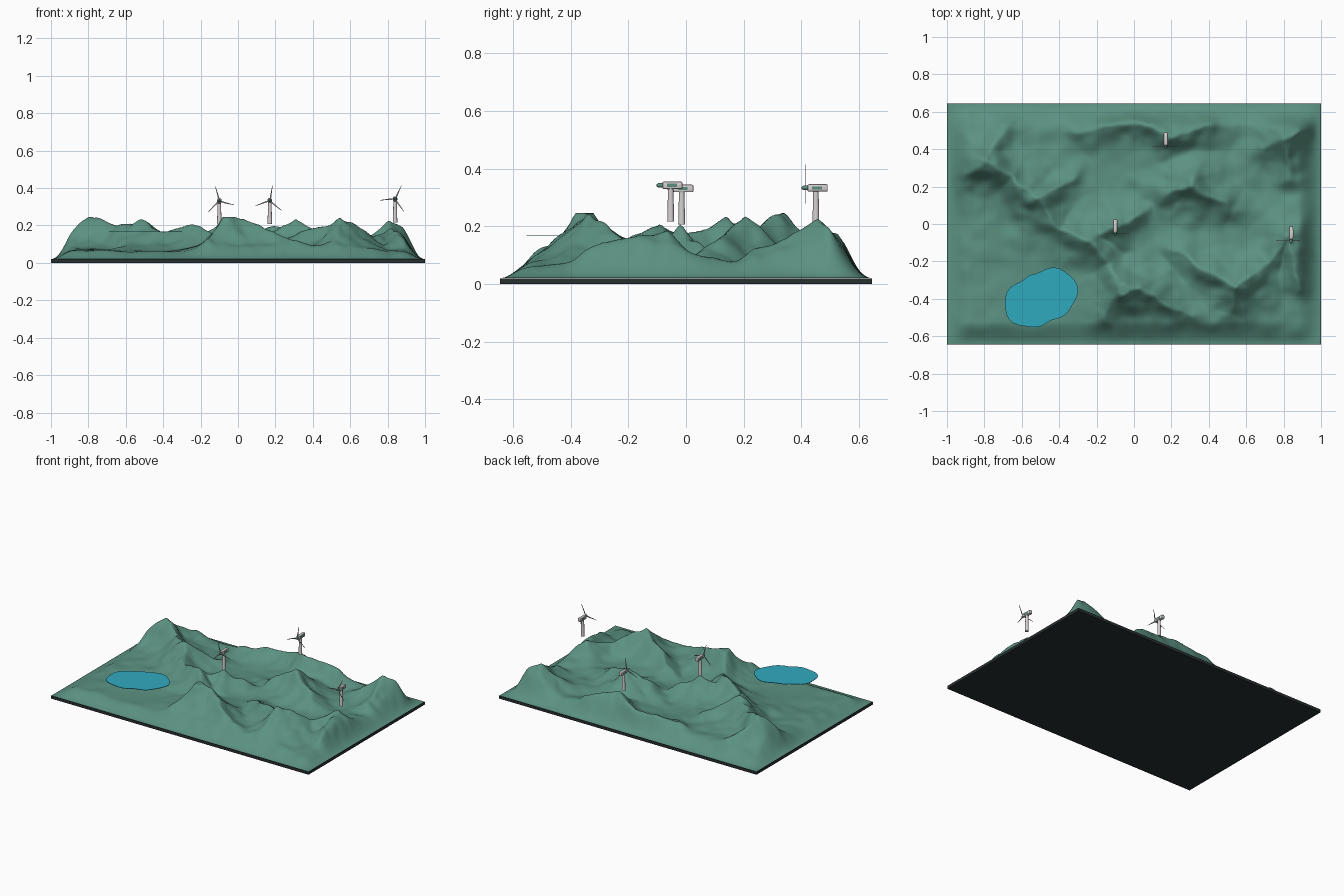
import bpy, bmesh, math
from mathutils import Matrix, noise

if "Cube" in bpy.data.objects:
    bpy.data.objects.remove(bpy.data.objects["Cube"])


def material(name, rgb):
    m = bpy.data.materials.new(name)
    m.diffuse_color = (*rgb, 1)
    m.use_nodes = True
    m.node_tree.nodes["Principled BSDF"].inputs["Base Color"].default_value = m.diffuse_color
    return m


GREEN = material("hill green", (0.105, 0.285, 0.22))
DARK = material("dark base", (0.022, 0.028, 0.030))
WATER = material("lake blue", (0.03, 0.40, 0.52))
PALE = material("pale grey", (0.68, 0.64, 0.64))
BLADE = material("blade grey", (0.36, 0.34, 0.34))
TEAL = material("panel teal", (0.10, 0.27, 0.21))


def finish(name, bm, mats, smooth=True):
    me = bpy.data.meshes.new(name)
    bmesh.ops.recalc_face_normals(bm, faces=bm.faces)
    bm.to_mesh(me)
    bm.free()
    for m in mats:
        me.materials.append(m)
    ob = bpy.data.objects.new(name, me)
    bpy.context.collection.objects.link(ob)
    if smooth:
        bpy.context.view_layer.objects.active = ob
        ob.select_set(True)
        bpy.ops.object.shade_smooth_by_angle(angle=math.radians(40))
        ob.select_set(False)
    return ob


# Mountain ridges as crest points (x, y, height)
west = [(-0.9, 0.26, 0.17), (-0.78, 0.32, 0.235), (-0.65, 0.27, 0.205), (-0.52, 0.12, 0.21)]
middle = [west[-1], (-0.41, -0.02, 0.165), (-0.25, -0.1, 0.21), (-0.14, -0.2, 0.15), (-0.06, -0.34, 0.245)]
south = [middle[-1], (0.04, -0.35, 0.245), (0.3, -0.49, 0.12)]
north = [(-0.32, 0.5, 0.12), (0.05, 0.55, 0.16), (0.18, 0.47, 0.2), (0.4, 0.52, 0.15)]
centre = [(0.2, 0.17, 0.17), (0.3, 0.21, 0.245), (0.54, 0.08, 0.12)]
east = [(0.2, -0.13, 0.11), (0.55, -0.34, 0.235), (0.72, -0.2, 0.15), (0.82, -0.07, 0.19), (0.9, -0.34, 0.12)]
corner = [(0.68, 0.41, 0.13), (0.82, 0.46, 0.22), (0.91, 0.5, 0.17)]
knoll = [(-0.25, -0.08, 0.15), (-0.1, -0.01, 0.19)]


def spur(crest, dx, dy):
    """Side ridge running down from a crest point."""
    x, y, z = crest
    return [crest, (x + dx, y + dy, 0.55 * z)]


RIDGES = [west, middle, south, north, centre, east, corner, knoll,
          spur(west[1], 0.08, 0.18), spur(west[3], 0.2, 0.13), spur(middle[4], -0.1, -0.14),
          spur(east[1], -0.05, -0.14), spur(corner[1], 0, -0.2), spur(knoll[1], 0.16, 0.07)]
FLOOR = 0.07


def ridge_lift(x, y, pts):
    best = 0
    for a, b in zip(pts, pts[1:]):
        dx, dy = b[0] - a[0], b[1] - a[1]
        t = ((x - a[0]) * dx + (y - a[1]) * dy) / (dx * dx + dy * dy)
        t = min(1, max(0, t))
        d = math.hypot(x - a[0] - t * dx, y - a[1] - t * dy)
        z = a[2] + t * (b[2] - a[2])
        best = max(best, (z - FLOOR) * math.exp(-(d / (0.025 + 0.32 * z)) ** 1.4))
    return best


def ramp(distance):
    t = min(1, max(0, distance / 0.125))
    return t * t * (3 - 2 * t)


def height(x, y):
    # bend the ridges so their flanks break into gullies
    wx = x + 0.025 * noise.noise((x * 7, y * 7, 1.7)) + 0.012 * noise.noise((x * 17, y * 17, 5.2))
    wy = y + 0.025 * noise.noise((x * 7, y * 7, 8.3)) + 0.012 * noise.noise((x * 17, y * 17, 9.6))
    lift = sum(ridge_lift(wx, wy, p) ** 6 for p in RIDGES) ** (1 / 6)
    lift *= 1 + 0.12 * noise.noise((x * 9, y * 9, 3.3))
    basin = math.exp(-((x + 0.52) / 0.3) ** 2 - ((y + 0.4) / 0.22) ** 2)
    rough = 0.016 * noise.noise((x * 5, y * 5, 4.1)) + 0.010 * noise.noise((x * 12, y * 12, 2.6))
    h = FLOOR + lift + rough * (1 - basin) - 0.012 * basin
    return 0.02 + (min(h, 0.245) - 0.02) * ramp(1 - abs(x)) * ramp(0.645 - abs(y))


# Terrain sheet, slightly inside the slab
bm = bmesh.new()
bmesh.ops.create_grid(bm, x_segments=190, y_segments=124, size=1)
for v in bm.verts:
    v.co.x *= 0.996
    v.co.y *= 0.641
    v.co.z = height(v.co.x, v.co.y) + 0.0003
terrain = finish("terrain", bm, [GREEN], smooth=False)
terrain.data.polygons.foreach_set("use_smooth", [True] * len(terrain.data.polygons))

# Base slab
bm = bmesh.new()
bmesh.ops.create_cube(bm, size=1, matrix=Matrix.Translation((0, 0, 0.01)) @ Matrix.Diagonal((2, 1.29, 0.02, 1)))
finish("base_slab", bm, [DARK], smooth=False)

# Lake: thin flat plate with a wavy shore
bm = bmesh.new()
shore = []
for i in range(40):
    a = math.tau * i / 40
    r = 0.168 + 0.035 * math.cos(2 * a - 0.87) + 0.012 * math.cos(a + 0.79) + 0.005 * math.sin(7 * a)
    shore.append(bm.verts.new((-0.505 + r * math.cos(a), -0.39 + r * math.sin(a), 0.166)))
face = bm.faces.new(shore)
out = bmesh.ops.extrude_face_region(bm, geom=[face])
for g in out["geom"]:
    if isinstance(g, bmesh.types.BMVert):
        g.co.z += 0.003
finish("lake", bm, [WATER], smooth=False)


def add_box(bm, centre, size):
    return bmesh.ops.create_cube(bm, size=1, matrix=Matrix.Translation(centre) @ Matrix.Diagonal((*size, 1)))["verts"]


def add_cone(bm, centre, r1, r2, depth, rot=Matrix()):
    bmesh.ops.create_cone(bm, cap_ends=True, segments=16, radius1=r1, radius2=r2, depth=depth,
                          matrix=Matrix.Translation(centre) @ rot)


def turbine(number, x, y, hub_z, first_angle):
    # Tower
    bm = bmesh.new()
    add_cone(bm, (x, y, hub_z - 0.0625), 0.012, 0.009, 0.125)
    finish(f"turbine_tower_{number}", bm, [PALE])
    # Nacelle
    bm = bmesh.new()
    add_box(bm, (x, y + 0.006, hub_z), (0.022, 0.070, 0.026))
    bmesh.ops.bevel(bm, geom=bm.edges[:], offset=0.005, segments=2, affect='EDGES', profile=0.5)
    finish(f"turbine_nacelle_{number}", bm, [PALE])
    # Coloured side panels
    bm = bmesh.new()
    for s in (-1, 1):
        add_box(bm, (x + s * 0.011, y + 0.004, hub_z), (0.002, 0.034, 0.011))
    finish(f"turbine_panels_{number}", bm, [TEAL], smooth=False)
    # Hub and nose
    bm = bmesh.new()
    face_front = Matrix.Rotation(math.pi / 2, 4, 'X')
    add_cone(bm, (x, y - 0.035, hub_z), 0.008, 0.008, 0.014, face_front)
    add_cone(bm, (x, y - 0.046, hub_z), 0.008, 0.003, 0.008, face_front)
    finish(f"turbine_hub_{number}", bm, [TEAL])
    # Three tapered blades
    bm = bmesh.new()
    outline = [(0.004, -0.002), (0.018, -0.005), (0.082, -0.001), (0.082, 0.001), (0.018, 0.003), (0.004, 0.002)]
    for k in range(3):
        a = math.radians(first_angle + 120 * k)
        c, s = math.cos(a), math.sin(a)
        rings = [[bm.verts.new((x + r * c - w * s, y - 0.037 + d, hub_z + r * s + w * c)) for r, w in outline]
                 for d in (-0.0006, 0.0006)]
        bm.faces.new(rings[0])
        bm.faces.new(rings[1][::-1])
        for i in range(6):
            j = (i + 1) % 6
            bm.faces.new((rings[0][i], rings[1][i], rings[1][j], rings[0][j]))
    finish(f"turbine_blades_{number}", bm, [BLADE], smooth=False)


turbine(1, -0.10, -0.015, 0.331, 105)
turbine(2, 0.17, 0.45, 0.333, 80)
turbine(3, 0.84, -0.053, 0.342, 65)
